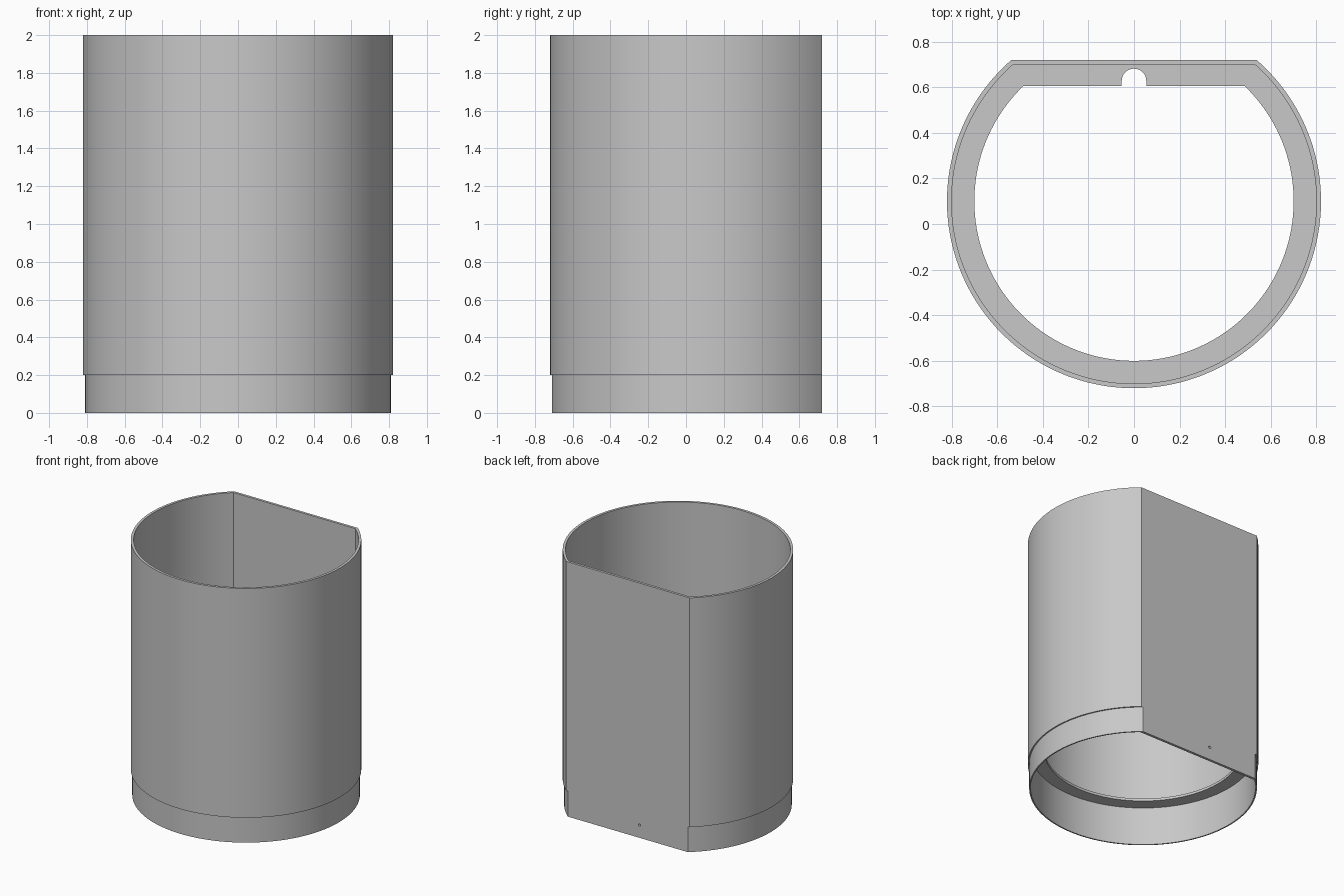
import bpy, bmesh
from math import asin, sin, cos, pi

if "Cube" in bpy.data.objects:
    bpy.data.objects.remove(bpy.data.objects["Cube"])

CENTRE_Y = 0.1
SEGMENTS = 112

grey = bpy.data.materials.new("plain grey")
grey.use_nodes = True
colour = (0.58, 0.58, 0.58, 1)
grey.diffuse_color = colour
grey.node_tree.nodes["Principled BSDF"].inputs["Base Color"].default_value = colour


def d_outline(radius, flat_y):
    """Circle cut off by a flat at the back, from one corner round to the other."""
    a = asin((flat_y - CENTRE_Y) / radius)
    start, sweep = pi - a, pi + 2 * a
    angles = [start + sweep * i / SEGMENTS for i in range(SEGMENTS + 1)]
    return [(radius * cos(t), CENTRE_Y + radius * sin(t)) for t in angles]


def select_only(obj):
    bpy.ops.object.select_all(action='DESELECT')
    obj.select_set(True)
    bpy.context.view_layer.objects.active = obj


# Thin shell: stepped outer wall, plain inner wall, open at both ends
bm = bmesh.new()


def ring(radius, flat_y, z):
    return [bm.verts.new((x, y, z)) for x, y in d_outline(radius, flat_y)]


rings = [ring(0.82, 0.72, 2), ring(0.82, 0.72, 0.2),
         ring(0.81, 0.72, 0.2), ring(0.81, 0.72, 0),
         ring(0.80, 0.70, 0), ring(0.80, 0.70, 2)]
for k, a in enumerate(rings):
    b = rings[(k + 1) % len(rings)]
    for i in range(SEGMENTS):
        bm.faces.new((a[i], b[i], b[i + 1], a[i + 1]))
    if k > 2:
        bm.faces.new((a[-1], b[-1], b[0], a[0]))
# One flat back face that narrows at the step
outer = rings[:4]
bm.faces.new([r[-1] for r in outer] + [r[0] for r in reversed(outer)])
bmesh.ops.recalc_face_normals(bm, faces=bm.faces)
mesh = bpy.data.meshes.new("shell")
bm.to_mesh(mesh)
bm.free()
mesh.materials.append(grey)
shell = bpy.data.objects.new("shell", mesh)
bpy.context.collection.objects.link(shell)

# Small hole through the flat back
bpy.ops.mesh.primitive_cylinder_add(vertices=20, radius=0.01, depth=0.1,
                                    location=(-0.1, 0.71, 0.1), rotation=(pi / 2, 0, 0))
cutter = bpy.context.object
cutter.name = "hole_cutter"
cutter.hide_render = True
cutter.data.materials.append(grey)
select_only(shell)
cut = shell.modifiers.new("hole", 'BOOLEAN')
cut.object = cutter
cut.operation = 'DIFFERENCE'
cut.solver = 'EXACT'
bpy.ops.object.modifier_apply(modifier=cut.name)
bpy.data.objects.remove(cutter)
bpy.ops.object.shade_smooth_by_angle(angle=0.35)

# Inner ledge with a round-ended notch in its straight side
slot_r, slot_y = 0.054, 0.627
opening = d_outline(0.70, 0.605)
opening.append((slot_r, 0.605))
opening += [(slot_r * cos(pi * i / 16), slot_y + slot_r * sin(pi * i / 16))
            for i in range(17)]
opening.append((-slot_r, 0.605))

curve = bpy.data.curves.new("ledge", 'CURVE')
curve.dimensions = '2D'
curve.fill_mode = 'BOTH'
curve.extrude = 0.01
for points in (d_outline(0.803, 0.703), opening):
    spline = curve.splines.new('POLY')
    spline.points.add(len(points) - 1)
    for p, (x, y) in zip(spline.points, points):
        p.co = (x, y, 0, 1)
    spline.use_cyclic_u = True
curve.materials.append(grey)
ledge = bpy.data.objects.new("ledge", curve)
bpy.context.collection.objects.link(ledge)
ledge.location.z = 0.31
select_only(ledge)
bpy.ops.object.convert(target='MESH')
bpy.ops.object.shade_smooth_by_angle(angle=0.35)
